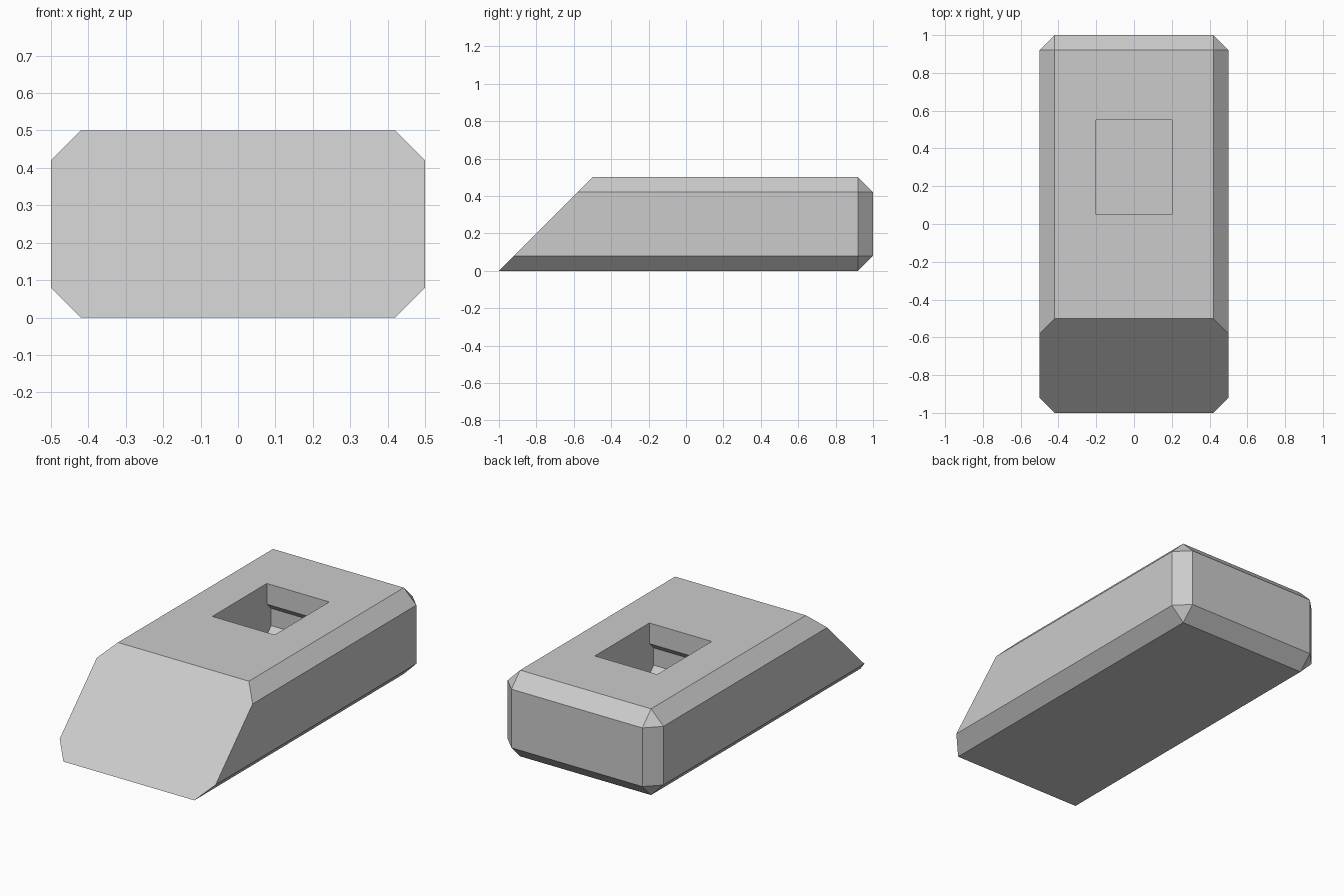
import bpy
import bmesh
from mathutils import Vector, Matrix

default = bpy.data.objects.get("Cube")
if default:
    bpy.data.objects.remove(default, do_unlink=True)

CHAMFER = 0.08

grey = bpy.data.materials.new("plain grey")
grey.use_nodes = True
colour = (0.6, 0.6, 0.6, 1)
grey.diffuse_color = colour
grey.node_tree.nodes["Principled BSDF"].inputs["Base Color"].default_value = colour


def make_object(name, bm):
    bmesh.ops.recalc_face_normals(bm, faces=bm.faces[:])
    mesh = bpy.data.meshes.new(name)
    bm.to_mesh(mesh)
    bm.free()
    mesh.materials.append(grey)
    obj = bpy.data.objects.new(name, mesh)
    bpy.context.collection.objects.link(obj)
    return obj


# Chamfered block, made overlong at the front and then cut to a 45 degree slope
bm = bmesh.new()
size = Matrix.Diagonal((1, 3, 0.5, 1))
bmesh.ops.create_cube(bm, size=1, matrix=Matrix.Translation((0, -0.5, 0.25)) @ size)
bmesh.ops.bevel(bm, geom=bm.edges[:], offset=CHAMFER, segments=1,
                affect='EDGES', clamp_overlap=True)
cut = bmesh.ops.bisect_plane(bm, geom=bm.verts[:] + bm.edges[:] + bm.faces[:],
                             plane_co=Vector((0, -1, 0)),
                             plane_no=Vector((0, -1, 1)), clear_outer=True)
rim = [e for e in cut["geom_cut"] if isinstance(e, bmesh.types.BMEdge)]
bmesh.ops.contextual_create(bm, geom=rim)
block = make_object("wedge_block", bm)

# Socket: a straight neck that widens lower down into a chamfered groove
half_profile = [(0.25, 0.6), (0.25, 0.38), (0.29, 0.34), (0.29, 0.24), (0.25, 0.2)]
profile = half_profile + [(-y, z) for y, z in reversed(half_profile)]
bm = bmesh.new()
side = bm.faces.new([bm.verts.new((-0.2, 0.3 + y, z)) for y, z in profile])
swept = bmesh.ops.extrude_face_region(bm, geom=[side])["geom"]
bmesh.ops.translate(bm, vec=(0.4, 0, 0),
                    verts=[v for v in swept if isinstance(v, bmesh.types.BMVert)])
cutter = make_object("socket_cutter", bm)
cutter.hide_render = True

# Cut the socket out of the block, then drop the cutter
mod = block.modifiers.new("socket", 'BOOLEAN')
mod.operation = 'DIFFERENCE'
mod.solver = 'EXACT'
mod.object = cutter
bpy.context.view_layer.objects.active = block
block.select_set(True)
bpy.ops.object.modifier_apply(modifier=mod.name)
bpy.data.objects.remove(cutter, do_unlink=True)
